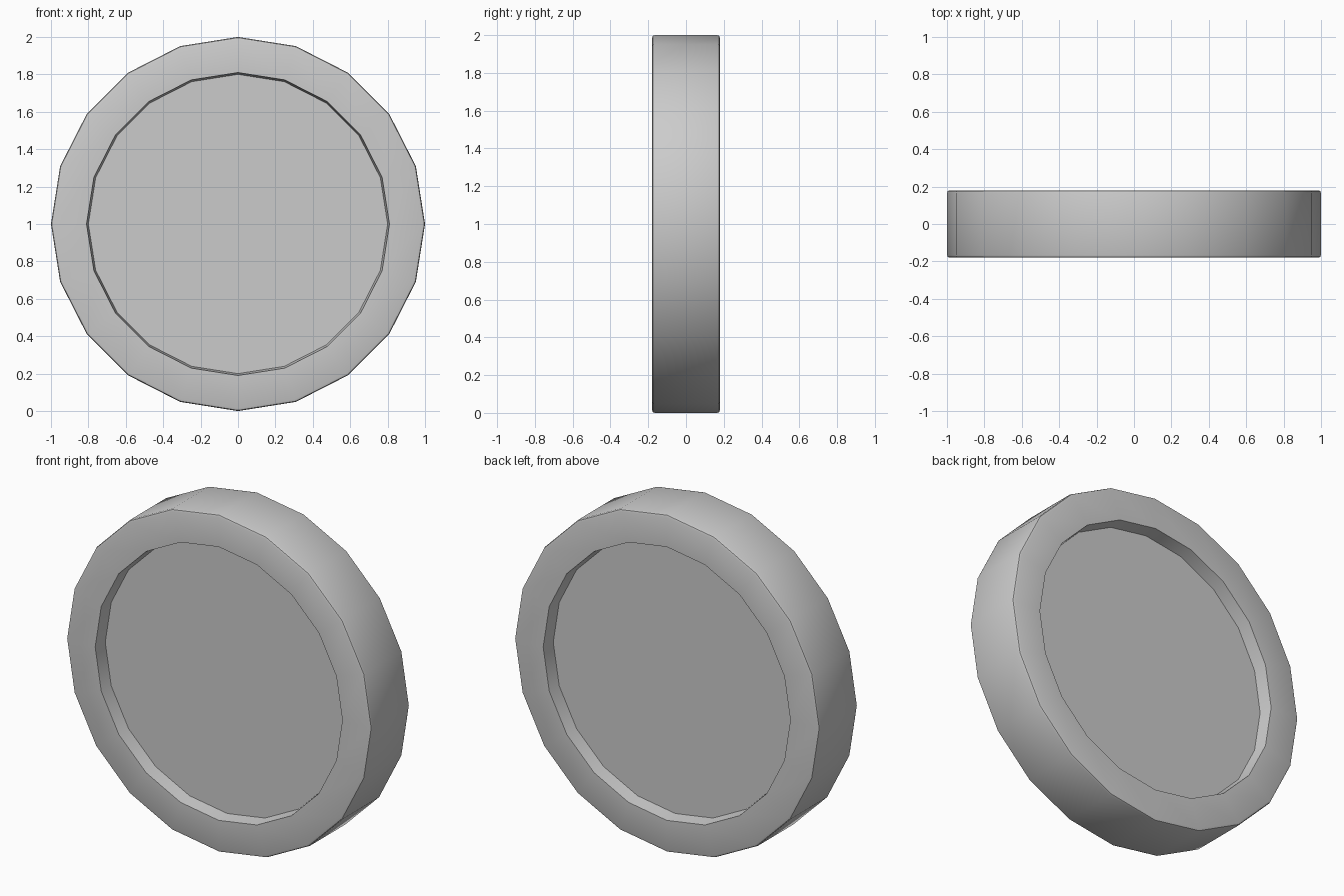
import bpy, bmesh, math

if "Cube" in bpy.data.objects:
    bpy.data.objects.remove(bpy.data.objects["Cube"])

SIDES = 20
# Half profile as (radius, depth), from recessed floor over the rim to the outer wall
half = [(0.80, 0.10), (0.81, 0.18), (0.985, 0.18), (0.996, 0.176), (1.0, 0.165)]
profile = half + [(r, -d) for r, d in reversed(half)]

# Disc with a raised rim and a recessed face on both sides
bm = bmesh.new()
rings = []
for r, d in profile:
    rings.append([bm.verts.new((r * math.sin(2 * math.pi * i / SIDES), d,
                                1 + r * math.cos(2 * math.pi * i / SIDES)))
                  for i in range(SIDES)])
for a, b in zip(rings, rings[1:]):
    for i in range(SIDES):
        j = (i + 1) % SIDES
        bm.faces.new((a[i], a[j], b[j], b[i]))
bm.faces.new(rings[0])
bm.faces.new(rings[-1])
bmesh.ops.recalc_face_normals(bm, faces=bm.faces)

mesh = bpy.data.meshes.new("rimmed_disc")
bm.to_mesh(mesh)
bm.free()
disc = bpy.data.objects.new("rimmed_disc", mesh)
bpy.context.collection.objects.link(disc)

# Smooth wall, crisp rim
bpy.context.view_layer.objects.active = disc
disc.select_set(True)
bpy.ops.object.shade_smooth_by_angle(angle=math.radians(30))
